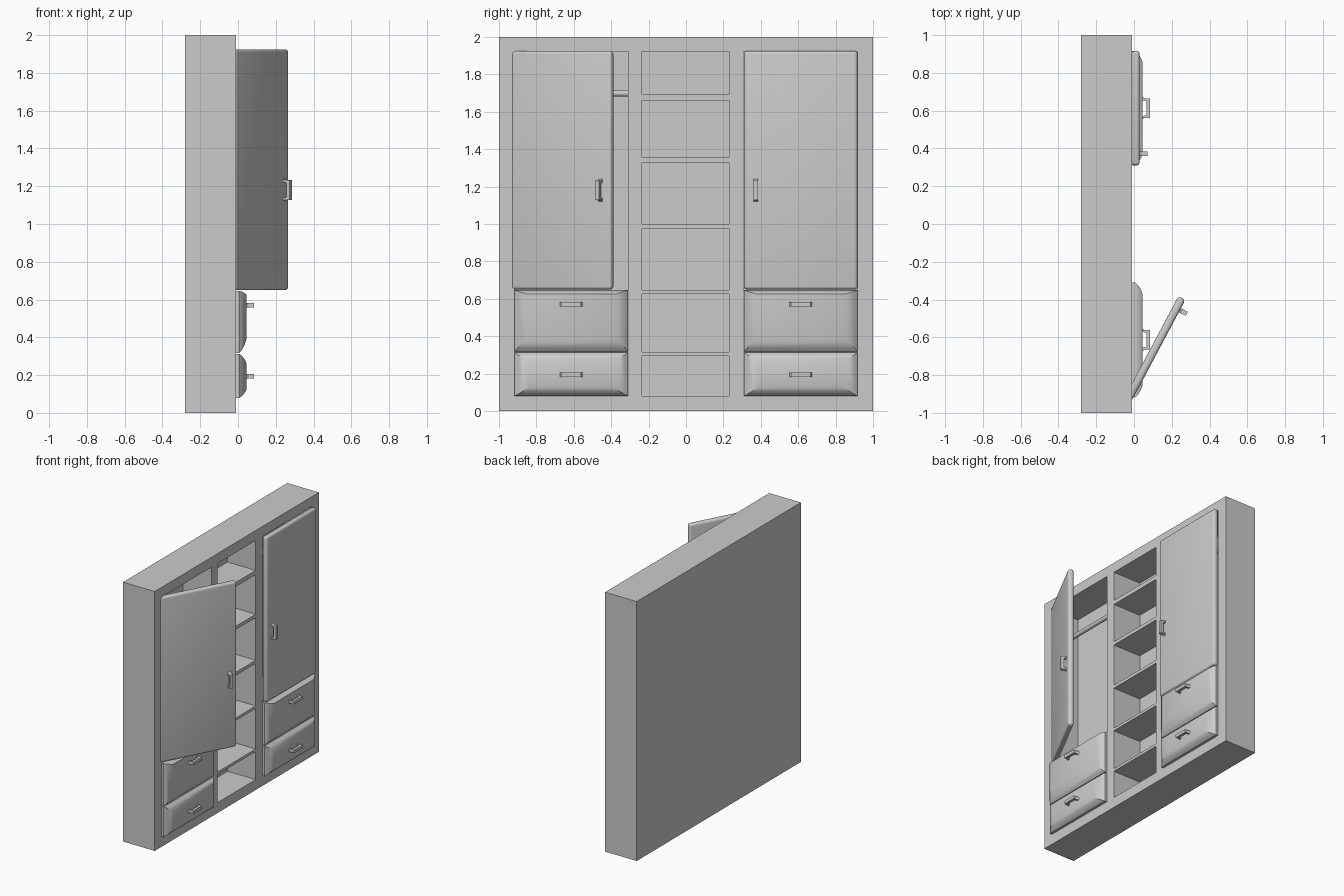
import bpy, bmesh, math
from mathutils import Matrix, Vector

if "Cube" in bpy.data.objects:
    bpy.data.objects.remove(bpy.data.objects["Cube"])

BAY_IN, BAY_OUT = 0.311, 0.916      # side bay limits in y (mirrored)
MID = (BAY_IN + BAY_OUT) / 2


def finish(bm, name, smooth=False):
    bmesh.ops.recalc_face_normals(bm, faces=bm.faces[:])
    me = bpy.data.meshes.new(name)
    bm.to_mesh(me)
    bm.free()
    ob = bpy.data.objects.new(name, me)
    bpy.context.collection.objects.link(ob)
    bpy.ops.object.select_all(action='DESELECT')
    ob.select_set(True)
    bpy.context.view_layer.objects.active = ob
    if smooth:
        bpy.ops.object.shade_smooth_by_angle(angle=math.radians(30))
    return ob


def add_box(bm, lo, hi):
    lo, hi = Vector(lo), Vector(hi)
    size = hi - lo
    m = Matrix.Translation((lo + hi) / 2) @ Matrix.Diagonal((*size, 1))
    return bmesh.ops.create_cube(bm, size=1, matrix=m)


# carcass: solid block with compartments cut into the +x face
cut = bmesh.new()
for z0, z1 in [(.08, .295), (.316, .627), (.648, .975),
               (1.0, 1.328), (1.355, 1.66), (1.693, 1.923)]:
    add_box(cut, (-.25, -.234, z0), (.1, .23, z1))
for s in (-1, 1):
    y0, y1 = sorted((s * BAY_IN, s * BAY_OUT))
    add_box(cut, (-.25, y0, .648), (.1, y1, 1.923))
cutter = finish(cut, "compartment_cutter")
cutter.hide_render = True

bm = bmesh.new()
add_box(bm, (-.28, -1, 0), (-.01, 1, 2))
carcass = finish(bm, "carcass")
mod = carcass.modifiers.new("compartments", 'BOOLEAN')
mod.operation = 'DIFFERENCE'
mod.solver = 'EXACT'
mod.object = cutter
bpy.ops.object.modifier_apply(modifier=mod.name)
bpy.data.objects.remove(cutter, do_unlink=True)


def handle(name, matrix):
    """Bridge handle: local x = length, y = outwards, z = width."""
    half = [(.060, 0), (.052, .012), (.052, .042), (.042, 0), (.038, .022)]
    a, b, c, d, e = half
    outline = [a, b, c] + [(-x, y) for x, y in (c, b, a, d, e)] + [e, d]
    bm = bmesh.new()
    f = bm.faces.new([bm.verts.new((x, y, -.012)) for x, y in outline])
    r = bmesh.ops.extrude_face_region(bm, geom=[f])
    vs = [v for v in r["geom"] if isinstance(v, bmesh.types.BMVert)]
    bmesh.ops.translate(bm, vec=(0, 0, .024), verts=vs)
    bmesh.ops.transform(bm, matrix=matrix, verts=bm.verts[:])
    return finish(bm, name)


# local handle axes -> world: lying (along y) or upright (along z), facing +x
LYING = Matrix(((0, 1, 0, 0), (1, 0, 0, 0), (0, 0, 1, 0), (0, 0, 0, 1)))
UPRIGHT = Matrix(((0, 1, 0, 0), (0, 0, 1, 0), (1, 0, 0, 0), (0, 0, 0, 1)))


def drawer(name, yc, z0, z1, side, bottom, top):
    """Raised drawer front: rectangles shrinking towards the face."""
    w = (BAY_OUT - BAY_IN) / 2
    bm = bmesh.new()
    rings = []
    for x, k in [(-.02, 0), (.008, 0), (.022, .22), (.036, .6), (.045, 1)]:
        a, lo, hi = w - side * k, z0 + bottom * k, z1 - top * k
        rings.append([bm.verts.new((x, yc + y, z)) for y, z in
                      ((-a, lo), (a, lo), (a, hi), (-a, hi))])
    for r, q in zip(rings, rings[1:]):
        for i in range(4):
            j = (i + 1) % 4
            bm.faces.new((r[i], r[j], q[j], q[i]))
    bm.faces.new(rings[0])
    bm.faces.new(rings[-1])
    finish(bm, name, True)


# door: local y runs from hinge to free edge, back face on x = 0
def door(name, matrix):
    bm = bmesh.new()
    add_box(bm, (0, 0, .65), (.042, .607, 1.925))
    bmesh.ops.bevel(bm, geom=bm.edges[:], offset=.017, segments=4,
                    profile=.5, affect='EDGES')
    bmesh.ops.transform(bm, matrix=matrix, verts=bm.verts[:])
    finish(bm, name, True)
    handle(name + "_handle",
           matrix @ Matrix.Translation((.041, .545, 1.18)) @ UPRIGHT)


open_m = Matrix.Translation((-.05, -.918, 0)) @ Matrix.Rotation(math.radians(-28), 4, 'Z')
door("open_door", open_m)
door("closed_door", Matrix.Translation((-.012, .917, 0)) @ Matrix.Diagonal((1, -1, 1, 1)))

for s, side in ((-1, "left"), (1, "right")):
    # drawers and their handles
    drawer(side + "_upper_drawer", s * MID, .318, .646, .06, .075, .02)
    drawer(side + "_lower_drawer", s * MID, .08, .312, .075, .045, .05)
    for z, lev in ((.57, "upper"), (.195, "lower")):
        handle(f"{side}_{lev}_drawer_handle",
               Matrix.Translation((.044, s * MID, z)) @ LYING)
    # clothes rail
    bm = bmesh.new()
    bmesh.ops.create_cone(bm, cap_ends=True, segments=20, radius1=.017, radius2=.017,
                          depth=BAY_OUT - BAY_IN + .01,
                          matrix=Matrix.Translation((-.13, s * MID, 1.698))
                          @ Matrix.Rotation(math.pi / 2, 4, 'X'))
    finish(bm, side + "_clothes_rail", True)
